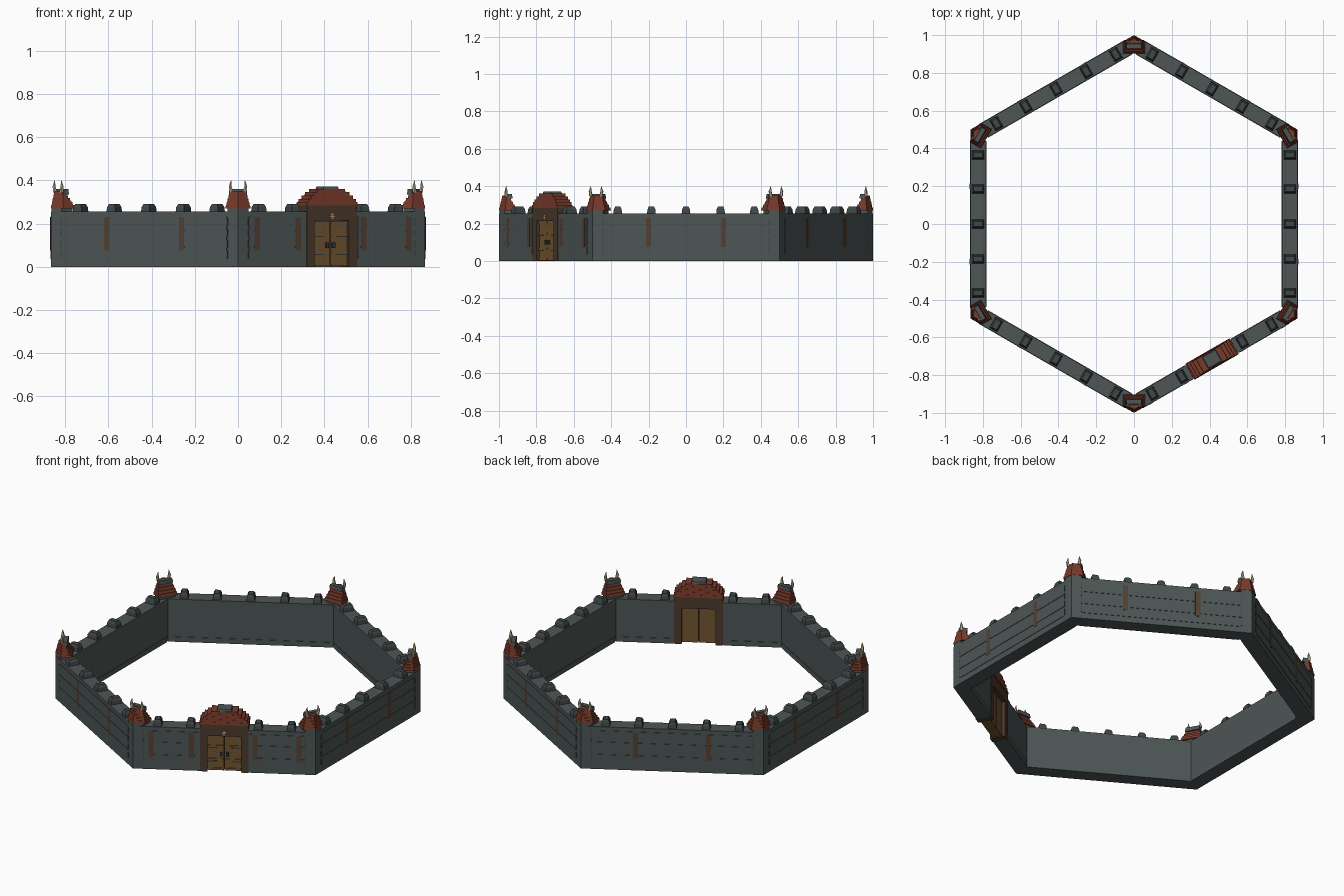
import bpy, bmesh, math
from mathutils import Matrix, Vector

if "Cube" in bpy.data.objects:
    bpy.data.objects.remove(bpy.data.objects["Cube"])

T30 = math.tan(math.radians(30))
APO = math.cos(math.radians(30))
THICK, H = 0.081, 0.255


def material(name, rgb):
    m = bpy.data.materials.new(name)
    m.diffuse_color = (*rgb, 1)
    m.use_nodes = True
    m.node_tree.nodes["Principled BSDF"].inputs["Base Color"].default_value = m.diffuse_color
    return m


STONE = material("wall grey", (0.074, 0.092, 0.090))
DARK = material("dark stone", (0.052, 0.064, 0.064))
RED = material("roof red", (0.190, 0.043, 0.024))
RUST = material("rust brown", (0.085, 0.052, 0.032))
FRAME = material("frame brown", (0.070, 0.042, 0.025))
WOOD = material("door wood", (0.170, 0.090, 0.030))
IRON = material("iron", (0.028, 0.040, 0.048))
BONE = material("horn cream", (0.52, 0.44, 0.28))
PALE = material("pale ornament", (0.65, 0.32, 0.21))


def frustum(bm, low, high, z0, z1):
    """Solid between two outlines with the same number of points."""
    a = [bm.verts.new((x, y, z0)) for x, y in low]
    b = [bm.verts.new((x, y, z1)) for x, y in high]
    bm.faces.new(a[::-1])
    bm.faces.new(b)
    for i in range(len(a)):
        j = (i + 1) % len(a)
        bm.faces.new((a[i], a[j], b[j], b[i]))


def rect(x0, x1, y0, y1):
    return [(x0, y0), (x1, y0), (x1, y1), (x0, y1)]


def box(bm, x0, x1, y0, y1, z0, z1, taper=0.0):
    t = taper
    frustum(bm, rect(x0, x1, y0, y1), rect(x0 + t, x1 - t, y0 + t, y1 - t), z0, z1)


def finish(name, bm, mat, matrix):
    bmesh.ops.recalc_face_normals(bm, faces=bm.faces)
    me = bpy.data.meshes.new(name)
    bm.to_mesh(me)
    bm.free()
    me.materials.append(mat)
    ob = bpy.data.objects.new(name, me)
    ob.matrix_world = matrix
    bpy.context.collection.objects.link(ob)


def wall_matrix(deg):
    """Local x runs along the wall, y goes inward from the outer face."""
    a = math.radians(deg)
    n = Vector((math.cos(a), math.sin(a), 0))
    t = Vector((-n.y, n.x, 0))
    m = Matrix((t, -n, Vector((0, 0, 1)))).transposed().to_4x4()
    m.translation = n * APO
    return m


def wall_side(deg, gate):
    m = wall_matrix(deg)
    inner = 0.5 - THICK * T30
    # main wall, split in two where the gate stands
    bm = bmesh.new()
    if gate:
        for s in (-1, 1):
            pts = [(s * 0.5, 0), (s * 0.13, 0), (s * 0.13, THICK), (s * inner, THICK)]
            frustum(bm, pts, pts, 0, H)
    else:
        pts = [(-0.5, 0), (0.5, 0), (inner, THICK), (-inner, THICK)]
        frustum(bm, pts, pts, 0, H)
    finish("wall", bm, STONE, m)

    # shallow facing slabs outside and a low kerb inside
    bm = bmesh.new()
    spans = [(-0.44, -0.14), (0.14, 0.44)] if gate else [(-0.44, 0.44)]
    for x0, x1 in spans:
        for z0, z1 in ((0.035, 0.09), (0.093, 0.165), (0.168, 0.232)):
            box(bm, x0, x1, -0.0025, 0.005, z0, z1)
        box(bm, x0, x1, THICK - 0.005, THICK + 0.003, 0, 0.03)
    finish("wall_slabs", bm, STONE, m)

    # end seams of the slabs, broken into dashes
    bm = bmesh.new()
    for s in (-0.443, 0.443):
        for z in (0.04, 0.09, 0.14, 0.19):
            box(bm, s - 0.003, s + 0.003, -0.003, 0.004, z, z + 0.035)
    finish("wall_seams", bm, DARK, m)

    # rusty upright straps
    bm = bmesh.new()
    for s in ((-0.4, -0.18, 0.17, 0.41) if gate else (-0.2, 0.2)):
        box(bm, s - 0.014, s + 0.014, -0.004, 0.004, 0.075, 0.23)
    finish("rust_straps", bm, RUST, m)

    # merlons
    bm = bmesh.new()
    for s in (-0.365, -0.185, 0, 0.185, 0.365):
        if gate and s == 0:
            continue
        box(bm, s - 0.023, s + 0.023, 0.008, 0.073, H, 0.276, 0.002)
        box(bm, s - 0.021, s + 0.021, 0.010, 0.071, 0.276, 0.291, 0.007)
    finish("merlons", bm, DARK, m)


def corner(deg):
    m = Matrix.Rotation(math.radians(deg), 4, 'Z')

    def outline(r_in, r_out, w):
        k = r_out - w * T30
        return [(r_in, -w), (k, -w), (r_out, 0), (k, w), (r_in, w)]

    # short stone neck under the roof
    bm = bmesh.new()
    p = outline(0.912, 0.998, 0.048)
    frustum(bm, p, p, H, 0.272)
    finish("tower_neck", bm, STONE, m)

    # stepped roof rising toward the outside
    bm = bmesh.new()
    for i in range(5):
        p = outline(0.903 + 0.010 * i, 1.0 - 0.004 * i, 0.058 - 0.0045 * i)
        q = outline(0.907 + 0.010 * i, 0.998 - 0.004 * i, 0.056 - 0.0045 * i)
        frustum(bm, p, q, 0.270 + 0.016 * i, 0.287 + 0.016 * i)
    finish("tower_roof", bm, RED, m)

    bm = bmesh.new()
    box(bm, 0.928, 0.956, -0.042, 0.042, 0.335, 0.359, 0.002)
    finish("tower_cap", bm, STONE, m)

    # pair of horns leaning outward
    bm = bmesh.new()
    ring = [(math.cos(i * math.tau / 6), math.sin(i * math.tau / 6)) for i in range(6)]
    for s in (-1, 1):
        prev = None
        for z, r, lean in ((0.345, 0.010, 0.030), (0.372, 0.008, 0.036), (0.400, 0.001, 0.032)):
            cur = [(0.962 + r * c, s * lean + r * d) for c, d in ring]
            if prev:
                frustum(bm, prev[0], cur, prev[1], z)
            prev = (cur, z)
    finish("horns", bm, BONE, m)


def gatehouse(deg):
    m = wall_matrix(deg)
    d0, d1 = -0.004, THICK + 0.004

    # jambs and lintel
    bm = bmesh.new()
    for s in (-1, 1):
        x0, x1 = sorted((s * 0.092, s * 0.133))
        box(bm, x0, x1, d0, d1, 0, 0.215)
    box(bm, -0.133, 0.133, d0, d1, 0.215, 0.29)
    finish("gate_frame", bm, FRAME, m)

    # stepped roof
    bm = bmesh.new()
    for i, w in enumerate((0.136, 0.128, 0.113, 0.096, 0.074)):
        z = 0.283 + 0.0155 * i
        box(bm, -w, w, d0 - 0.004 + 0.002 * i, d1 + 0.004 - 0.002 * i, z, z + 0.0158, 0.001)
    finish("gate_roof", bm, RED, m)

    bm = bmesh.new()
    box(bm, -0.042, 0.042, 0.004, THICK - 0.004, 0.358, 0.372, 0.004)
    finish("gate_cap", bm, STONE, m)

    # two door leaves with a slit between them
    leaves, rails, iron = bmesh.new(), bmesh.new(), bmesh.new()
    for s in (-1, 1):
        x0, x1 = sorted((s * 0.002, s * 0.092))
        box(leaves, x0, x1, 0.014, 0.066, 0.004, 0.213)
        for z in (0.004, 0.06, 0.14, 0.2):
            box(rails, x0, x1, 0.010, 0.016, z, z + 0.013)
        for z in (0.055, 0.137):
            a, b = sorted((s * 0.04, s * 0.092))
            box(iron, a, b, 0.008, 0.016, z, z + 0.005)
        a, b = sorted((s * 0.009, s * 0.024))
        box(iron, a, b, 0.006, 0.016, 0.088, 0.112)
    finish("door_leaves", leaves, WOOD, m)
    finish("door_rails", rails, WOOD, m)
    finish("door_iron", iron, IRON, m)

    # plain pale ornament above the doors
    bm = bmesh.new()
    for w, z0, z1 in ((0.006, 0.222, 0.228), (0.012, 0.230, 0.236), (0.007, 0.238, 0.247)):
        box(bm, -w, w, d0 - 0.004, d0 + 0.002, z0, z1)
    finish("gate_ornament", bm, PALE, m)


for k in range(6):
    wall_side(-60 + 60 * k, gate=(k == 0))
    corner(30 + 60 * k)
gatehouse(-60)
